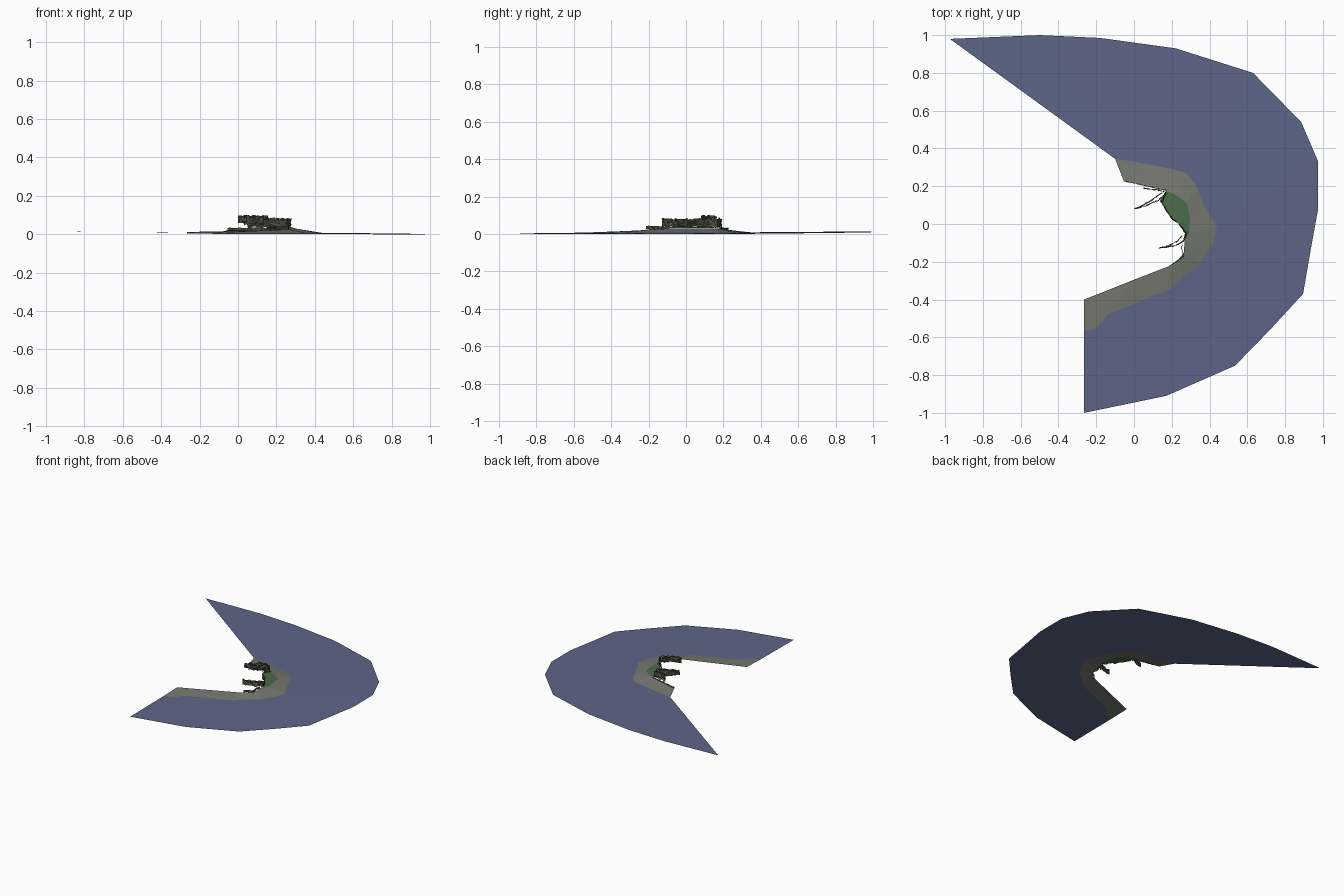
import bpy, random
from mathutils import Vector

if "Cube" in bpy.data.objects:
    bpy.data.objects.remove(bpy.data.objects["Cube"])

random.seed(4)


def material(name, rgb):
    m = bpy.data.materials.new(name)
    m.diffuse_color = (*rgb, 1)
    m.use_nodes = True
    m.node_tree.nodes["Principled BSDF"].inputs["Base Color"].default_value = m.diffuse_color
    return m


SEA = material("sea_blue", (0.112, 0.132, 0.242))
SAND = material("grey_sand", (0.178, 0.187, 0.160))
GRASS = material("grass_green", (0.07, 0.15, 0.067))
ROCK = material("dark_rock", (0.075, 0.068, 0.05))
ROCK2 = material("pale_rock", (0.10, 0.095, 0.07))


def make(name, verts, faces, mats):
    me = bpy.data.meshes.new(name)
    me.from_pydata(verts, [], faces)
    for m in mats:
        me.materials.append(m)
    ob = bpy.data.objects.new(name, me)
    bpy.context.collection.objects.link(ob)
    return ob


def loft(name, rows, mat):
    """Skin a strip between edge lines of equal length."""
    n = len(rows[0])
    verts = [p for r in rows for p in r]
    faces = [(k * n + i, k * n + i + 1, (k + 1) * n + i + 1, (k + 1) * n + i)
             for k in range(len(rows) - 1) for i in range(n - 1)]
    return make(name, verts, faces, [mat])


def lift(pts, zs):
    return [(x, y, z) for (x, y), z in zip(pts, zs)]


# Edge lines run counter-clockwise from the front left to the back left
sea_edge = [(-.265, -1), (.17, -.91), (.535, -.75), (.72, -.56), (.895, -.37),
            (.935, -.14), (.975, .08), (.975, .33), (.885, .54), (.63, .8),
            (.22, .93), (-.18, .985), (-.5, 1), (-.975, .98)]
shore = [(-.265, -.565), (-.2, -.555), (-.14, -.48), (.2, -.34), (.27, -.27),
         (.35, -.21), (.42, -.1), (.44, -.02), (.37, .1), (.33, .2),
         (.28, .27), (.16, .30), (0, .33), (-.1, .345)]
inland = [(-.265, -.4), (-.15, -.355), (0, -.295), (.18, -.225), (.23, -.195),
          (.265, -.15), (.267, -.09), (.292, -.04), (.297, .03), (.28, .11),
          (.22, .155), (.17, .175), (.06, .2), (-.055, .23)]
sea_z = [.003, .002, .001, 0, 0, 0, 0, .001, .003, .006, .008, .009, .011, .014]
shore_z = [.007] * 8 + [.008] * 3 + [.009] * 3
inland_z = [.012, .014, .017, .021, .024, .027, .029, .03, .03, .03, .03, .03, .026, .02]

loft("sea", [lift(sea_edge, sea_z), lift(shore, shore_z)], SEA)
beach_outer = lift(shore, shore_z)
loft("beach", [beach_outer, lift(inland, inland_z)], SAND)
# Small beach end beside the back shore
make("beach_end", [(-.1, .345, .0095), (-.055, .23, .021), (-.055, .318, .0125)],
     [(0, 1, 2)], [SAND])

# Grass slope between the beach and the cliff top
cliff_foot = [(.262, -.08), (.272, -.04), (.24, 0), (.2, .035), (.168, .08), (.14, .13)]
loft("grass", [lift(inland[6:12], [.031] * 6), lift(cliff_foot, [.04] * 6)], GRASS)


def resample(pts, step):
    out = []
    for a, b in zip(pts, pts[1:]):
        a, b = Vector(a), Vector(b)
        n = max(1, round((b - a).length / step))
        out += [a.lerp(b, i / n) for i in range(n)]
    return out + [Vector(pts[-1])]


def rock_wall(name, path, low, high, rough=.005, rows=5, step=.013):
    """Craggy upright rock face along a path."""
    line = resample(path, step)
    n = len(line)
    verts = []
    tops = [high - random.uniform(0, .2) * (high - low) for _ in line]
    feet = [low + random.uniform(0, .2) * (high - low) for _ in line]
    for k in range(rows):
        t = k / (rows - 1)
        for i, p in enumerate(line):
            d = (line[min(i + 1, n - 1)] - line[max(i - 1, 0)]).normalized()
            off = random.uniform(-rough, rough)
            verts.append((p.x - d.y * off, p.y + d.x * off,
                          feet[i] + (tops[i] - feet[i]) * t))
    faces = []
    for k in range(rows - 1):
        for i in range(n - 1):
            a, b, c, d = k * n + i, k * n + i + 1, (k + 1) * n + i + 1, (k + 1) * n + i
            faces += [(a, b, c), (a, c, d)]
    ob = make(name, verts, faces, [ROCK, ROCK2])
    # Facets leaning upward take the paler rock
    for f in ob.data.polygons:
        f.material_index = 1 if abs(f.normal.z) > .3 else 0


rock_wall("back_cliff", [(0, .08), (.07, .1), (.13, .125), (.155, .155)], .05, .1)
rock_wall("back_cliff_inner", [(.03, .09), (.1, .13), (.15, .165)], .04, .102)
rock_wall("back_cliff_outer", [(.05, .19), (.12, .18), (.17, .17), (.15, .12)], .03, .09)
rock_wall("main_cliff", [(.14, .125), (.17, .075), (.2, .03), (.25, -.015),
                         (.277, -.055), (.262, -.09)], .033, .088)
rock_wall("front_cliff", [(.262, -.09), (.22, -.115), (.13, -.127)], .035, .088)
rock_wall("front_cliff_inner", [(.255, -.06), (.225, -.095), (.17, -.12)], .035, .08)
rock_wall("front_low_rocks", [(.262, -.09), (.25, -.125), (.264, -.17), (.2, -.215)],
          .022, .045, .003, 3)
rock_wall("back_low_rocks", [(-.055, .228), (.06, .202), (.17, .178)], .018, .036, .003, 3)
